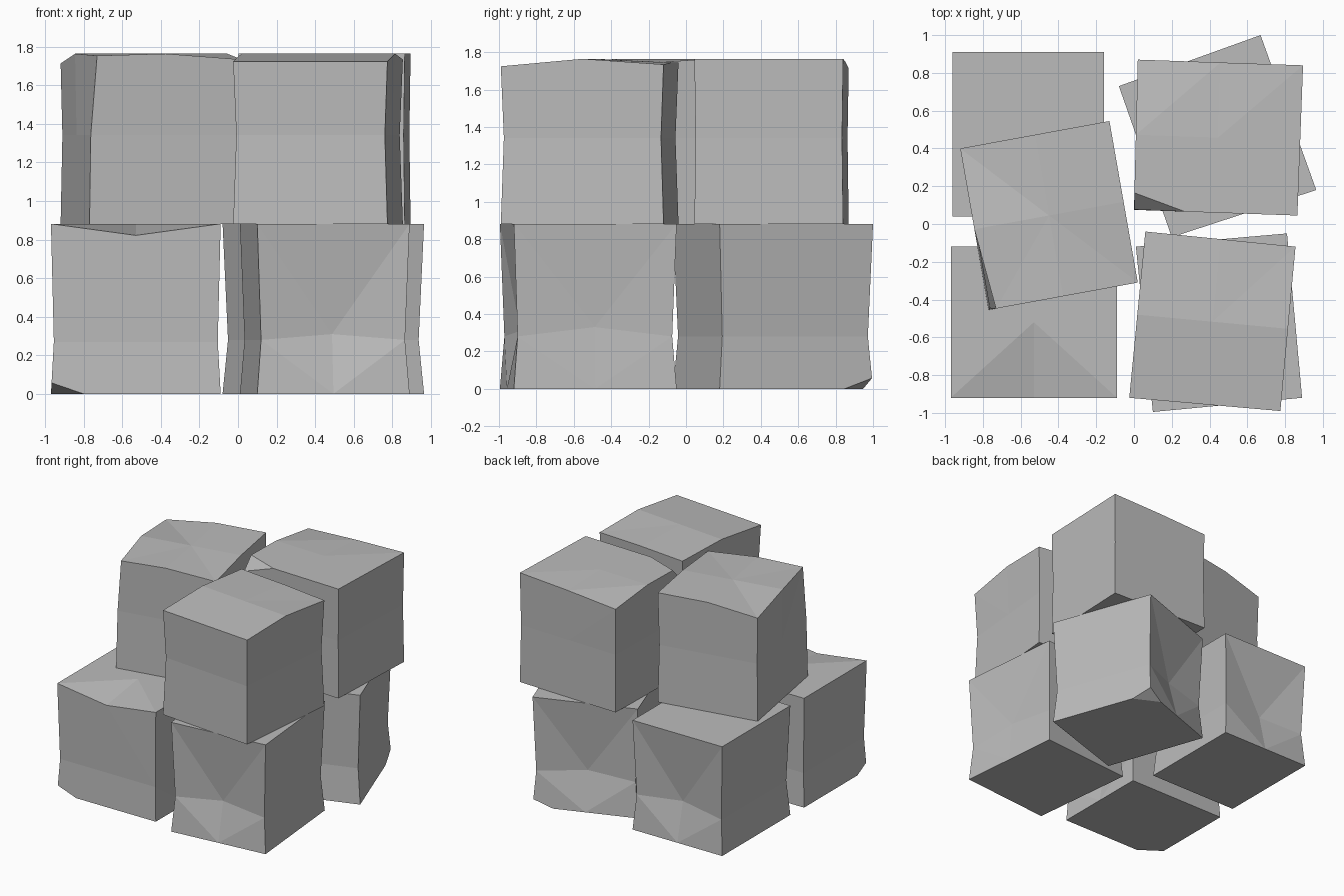
import bpy, bmesh
from mathutils import Vector

if "Cube" in bpy.data.objects:
    bpy.data.objects.remove(bpy.data.objects["Cube"])

# One plain stone colour
stone = bpy.data.materials.new("stone_grey")
stone.use_nodes = True
GREY = (0.5, 0.5, 0.5, 1)
stone.diffuse_color = GREY
stone.node_tree.nodes["Principled BSDF"].inputs["Base Color"].default_value = GREY

HEIGHT = 0.882


def block(name, corners, base, waist, pinch, tweaks=None, chops=()):
    """Worn stone block: footprint corners run anticlockwise from front left.
    tweaks move lattice points (i, j, k in -1..1) along (across, deep, up);
    chops slice off a corner by three lengths along its edges."""
    tweaks = tweaks or {}
    c = [Vector((x, y, 0)) for x, y in corners]
    across, deep = (c[1] - c[0]).normalized(), (c[3] - c[0]).normalized()
    axes = (across, deep, Vector((0, 0, 1)))
    middle = sum(c, Vector()) / 4

    def place(i, j, k):
        u, v = (i + 1) / 2, (j + 1) / 2
        p = c[0].lerp(c[1], u).lerp(c[3].lerp(c[2], u), v)
        if k == 0:
            p -= across * i * pinch + deep * j * pinch
        p.z = base + (0, waist, HEIGHT)[k + 1]
        for axis, amount in zip(axes, tweaks.get((i, j, k), (0, 0, 0))):
            p += axis * amount
        return p

    bm = bmesh.new()
    bmesh.ops.create_cube(bm, size=2)
    bmesh.ops.subdivide_edges(bm, edges=bm.edges[:], cuts=1, use_grid_fill=True)
    for v in bm.verts:
        v.co = place(*(round(a) for a in v.co))
    bmesh.ops.triangulate(bm, faces=bm.faces[:])

    # Broken corners
    for (i, j, k), lengths in chops:
        tip = place(i, j, k)
        pts = [tip - ax * s * n for ax, s, n in zip(axes, (i, j, k), lengths)]
        normal = (pts[1] - pts[0]).cross(pts[2] - pts[0]).normalized()
        if normal.dot(tip - middle) < 0 or normal.dot(tip - pts[0]) < 0:
            normal = -normal
        cut = bmesh.ops.bisect_plane(bm, geom=bm.verts[:] + bm.edges[:] + bm.faces[:],
                                     plane_co=pts[0], plane_no=normal, clear_outer=True)
        rim = [e for e in bm.edges if e.is_boundary]
        bmesh.ops.holes_fill(bm, edges=rim)
    bmesh.ops.recalc_face_normals(bm, faces=bm.faces[:])

    mesh = bpy.data.meshes.new(name)
    bm.to_mesh(mesh)
    bm.free()
    mesh.materials.append(stone)
    obj = bpy.data.objects.new(name, mesh)
    bpy.context.collection.objects.link(obj)


# Lower layer
block("lower_front_left_block",
      [(-.97, -.92), (-.09, -.92), (-.09, -.12), (-.97, -.12)], 0, .27, .015,
      {(0, -1, 1): (0, 0, -.06), (1, 0, 0): (-.03, 0, 0)},
      [((-1, -1, -1), (.17, .12, .06))])
block("lower_front_right_block",
      [(.1, -.995), (.89, -.92), (.81, -.05), (.01, -.12)], 0, .28, .022,
      {(0, -1, 0): (0, .05, .03), (1, 0, 0): (-.01, 0, .05)})
block("lower_back_left_block",
      [(-.96, .04), (-.16, .04), (-.16, .91), (-.96, .91)], 0, .28, .022,
      {(0, 1, 0): (0, -.05, .03)})
block("lower_back_right_block",
      [(.2, -.07), (.965, .18), (.67, 1.0), (-.08, .73)], 0, .28, .022,
      {(0, 1, 0): (0, -.05, .03)},
      [((1, 1, -1), (.16, .16, .06))])

# Upper layer
block("upper_left_block",
      [(-.77, -.455), (.02, -.31), (-.13, .545), (-.92, .4)], HEIGHT, .46, .008,
      {(-1, -1, 1): (.04, 0, -.01), (-1, 1, 1): (0, 0, -.05),
       (1, -1, 1): (0, 0, -.03)})
block("upper_front_right_block",
      [(-.025, -.92), (.775, -.99), (.855, -.12), (.06, -.04)], HEIGHT, .46, .015,
      {(-1, -1, 1): (0, 0, -.04), (0, -1, 1): (0, 0, -.04), (1, -1, 1): (0, 0, -.04),
       (-1, 1, 1): (0, 0, -.02), (0, 1, 1): (0, 0, -.02), (1, 1, 1): (0, 0, -.03)})
block("upper_back_right_block",
      [(0, .075), (.865, .045), (.895, .84), (.02, .87)], HEIGHT, .46, .006,
      {(-1, 1, 1): (0, 0, -.05), (0, 1, 1): (0, 0, -.02)},
      [((-1, -1, 1), (.27, .09, .1))])
